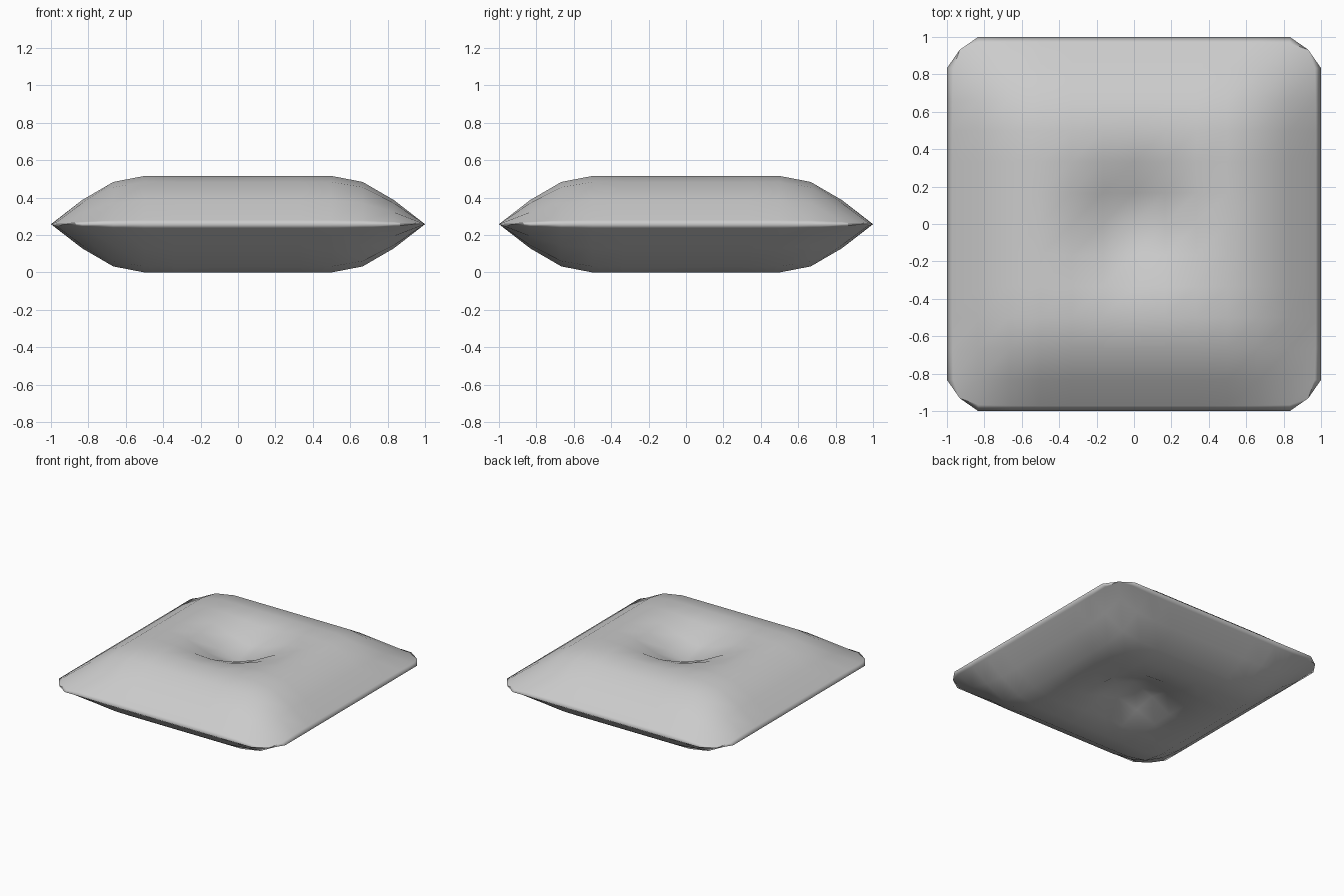
import bpy, bmesh

if "Cube" in bpy.data.objects:
    bpy.data.objects.remove(bpy.data.objects["Cube"])

HALF = 0.258      # half thickness of the cushion
DIMPLE = 0.31     # how far the tufted centre point is pulled in

# Upper sheet: 6 x 6 grid, flat puffed interior, rim kept on the seam plane
bm = bmesh.new()
bmesh.ops.create_grid(bm, x_segments=6, y_segments=6, size=1.0)
for v in bm.verts:
    if not v.is_boundary:
        v.co.z = HALF
    if v.co.xy.length < 0.01:
        v.co.z = HALF - DIMPLE      # tufted centre
me = bpy.data.meshes.new("cushion")
bm.to_mesh(me)
bm.free()

cushion = bpy.data.objects.new("cushion", me)
bpy.context.collection.objects.link(cushion)
cushion.location.z = HALF

# Soften the sheet
sub = cushion.modifiers.new("soften", 'SUBSURF')
sub.levels = sub.render_levels = 1
sub.use_limit_surface = False
sub.boundary_smooth = 'ALL'

# Matching lower sheet, joined at the seam
mir = cushion.modifiers.new("underside", 'MIRROR')
mir.use_axis = (False, False, True)
mir.use_mirror_merge = True
mir.merge_threshold = 0.0005

# Narrow pointed seam strip around the rim
bev = cushion.modifiers.new("seam", 'BEVEL')
bev.limit_method = 'ANGLE'
bev.angle_limit = 1.2
bev.width = 0.035
bev.segments = 2
bev.profile = 1.0

for p in me.polygons:
    p.use_smooth = True
